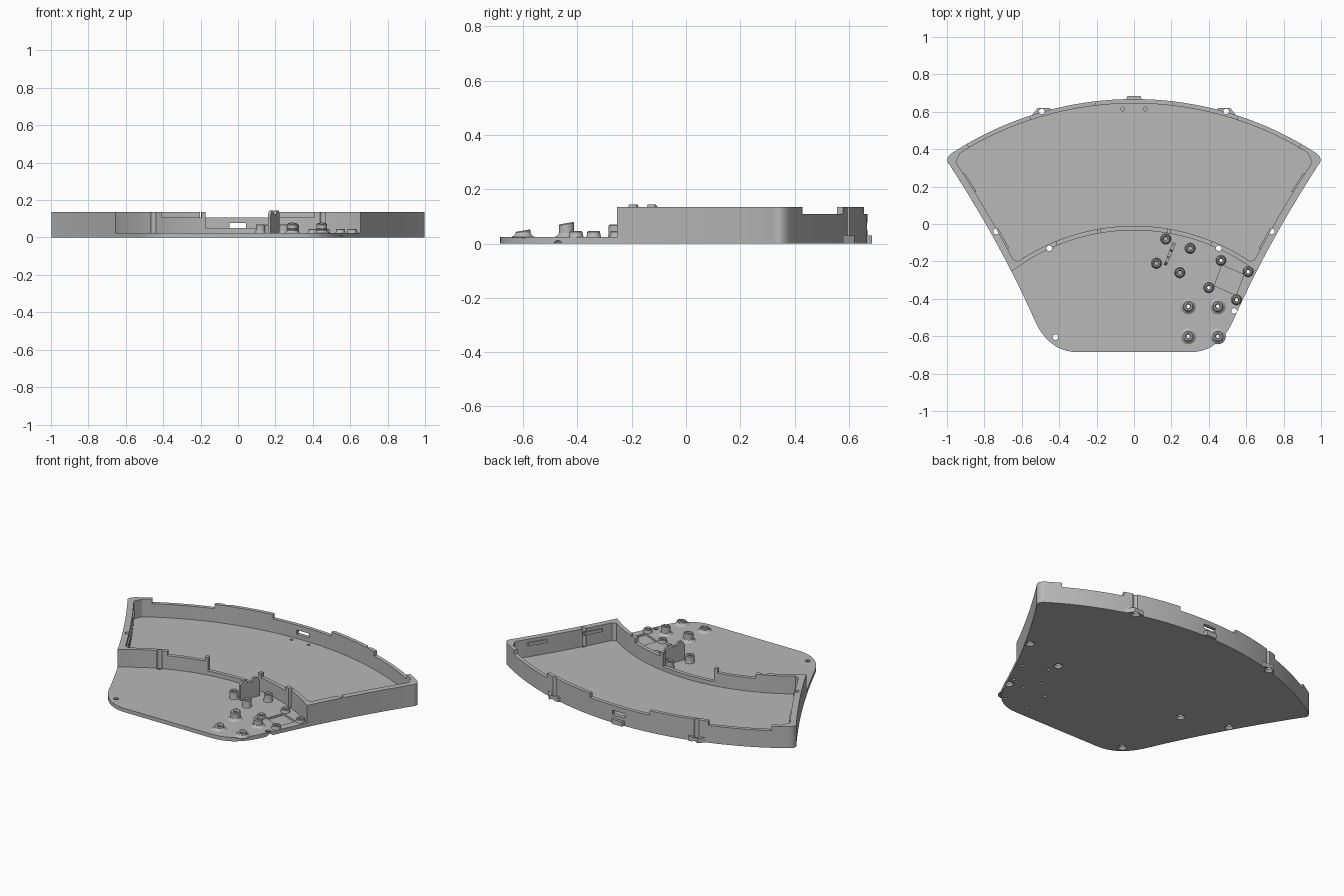
import bpy, bmesh, math
from mathutils import Vector, Matrix

if "Cube" in bpy.data.objects:
    bpy.data.objects.remove(bpy.data.objects["Cube"])

GREY = (0.48, 0.48, 0.48, 1)
mat = bpy.data.materials.new("plain grey")
mat.use_nodes = True
mat.diffuse_color = GREY
mat.node_tree.nodes["Principled BSDF"].inputs["Base Color"].default_value = GREY

CENTRE = -1.117            # y of the centre shared by both curved walls
R_BACK, R_FRONT = 1.785, 1.083
FLOOR, TOP, LOW = 0.024, 0.135, 0.108


def finish(name, bm):
    bmesh.ops.recalc_face_normals(bm, faces=bm.faces)
    mesh = bpy.data.meshes.new(name)
    bm.to_mesh(mesh)
    bm.free()
    mesh.materials.append(mat)
    ob = bpy.data.objects.new(name, mesh)
    bpy.context.collection.objects.link(ob)
    return ob


def add_prism(bm, pts, z0, z1):
    low = [bm.verts.new((x, y, z0)) for x, y in pts]
    high = [bm.verts.new((x, y, z1)) for x, y in pts]
    n = len(pts)
    bm.faces.new(low[::-1])
    bm.faces.new(high)
    for i in range(n):
        j = (i + 1) % n
        bm.faces.new((low[i], low[j], high[j], high[i]))


def prism(name, pts, z0, z1):
    bm = bmesh.new()
    add_prism(bm, pts, z0, z1)
    return finish(name, bm)


def add_lathe(bm, profile, x, y, slope=0, steps=32):
    """Ring of a closed (radius, z) profile; the upper part can lean in y."""
    rings = []
    for i in range(steps):
        c, s = math.cos(math.tau * i / steps), math.sin(math.tau * i / steps)
        rings.append([bm.verts.new((x + r * c, y + r * s,
                      z + (slope * r * s if z > 0.04 else 0))) for r, z in profile])
    n = len(profile)
    for i in range(steps):
        a, b = rings[i], rings[(i + 1) % steps]
        for k in range(n):
            m = (k + 1) % n
            bm.faces.new((a[k], b[k], b[m], a[m]))


def add_drill(bm, x, y, r, z0, z1, sink=0):
    levels = [(z0, r), (z1, r)]
    if sink:
        levels = [(z0, sink), (0, sink), (0.014, r), (z1, r)]
    rings = [[bm.verts.new((x + q * math.cos(math.tau * i / 24),
              y + q * math.sin(math.tau * i / 24), z)) for i in range(24)] for z, q in levels]
    for a, b in zip(rings, rings[1:]):
        for i in range(24):
            j = (i + 1) % 24
            bm.faces.new((a[i], a[j], b[j], b[i]))
    bm.faces.new(rings[0][::-1])
    bm.faces.new(rings[-1])


def cut(ob, cutter):
    mod = ob.modifiers.new("cut", 'BOOLEAN')
    mod.operation, mod.solver, mod.object = 'DIFFERENCE', 'EXACT', cutter
    bpy.context.view_layer.objects.active = ob
    bpy.ops.object.modifier_apply(modifier=mod.name)


def arc(r, x0, x1, n=40):
    a0, a1 = math.asin(x0 / r), math.asin(x1 / r)
    angles = [a0 + (a1 - a0) * i / n for i in range(n + 1)]
    return [(r * math.sin(a), CENTRE + r * math.cos(a)) for a in angles]


def flank_x(y):
    return 0.66 + 0.547 * (y + 0.245) + 0.122 * (y + 0.245) * (y - 0.04)


def flank(y0, y1, inset=0, n=14):
    ys = [y0 + (y1 - y0) * i / n for i in range(n + 1)]
    return [(flank_x(y) - inset, y) for y in ys]


def bezier(a, b, c, n=10):
    a, b, c = Vector(a), Vector(b), Vector(c)
    return [tuple(a.lerp(b, t / n).lerp(b.lerp(c, t / n), t / n)) for t in range(1, n)]


def mirrored(half):
    """Close a right-hand chain (back to front) with its reflection."""
    return half + [(-x, y) for x, y in reversed(half) if x > 1e-5]


def sector(r0, r1, x0, x1):
    return arc(r0, x0, x1, 10) + arc(r1, x0 * r1 / r0, x1 * r1 / r0, 10)[::-1]


# Outlines
corner = bezier((0.965, 0.385), (1.018, 0.352), (flank_x(0.315), 0.315))
back_half = arc(R_BACK, 0, 0.965) + corner
plate_half = back_half + flank(0.315, -0.5) + bezier(
    (flank_x(-0.5), -0.5), (0.462, -0.685), (0.3, -0.685)) + [(0.3, -0.685)]
front_arc = arc(R_FRONT, 0, 0.655)[::-1]
tray_half = back_half + flank(0.315, -0.245) + front_arc
inner_half = arc(1.762, 0, 0.93) + flank(0.33, -0.19, 0.043) + arc(1.107, 0, 0.62)[::-1]

base_plate = prism("base_plate", mirrored(plate_half), 0, FLOOR)
tray_wall = prism("tray_wall", mirrored(tray_half), FLOOR, TOP)

# Hollow of the tray, stepped rims and the port opening
cutters = [prism("hollow_cutter", mirrored(inner_half), -0.1, 0.3)]
for s in (-1, 1):
    cutters.append(prism("back_step_cutter", sector(1.74, 1.82, *sorted((s * 0.545, s * 0.87))), LOW, 0.3))
    cutters.append(prism("front_step_cutter", sector(1.06, 1.13, *sorted((s * 0.19, s * 0.4))), LOW, 0.3))
cutters.append(prism("back_middle_cutter", sector(1.74, 1.82, -0.2, 0.2), LOW, 0.3))
cutters.append(prism("front_middle_cutter", sector(1.06, 1.13, -0.17, 0.17), 0.05, 0.3))
cutters.append(prism("port_cutter", [(-0.045, 0.6), (0.042, 0.6), (0.042, 0.72), (-0.045, 0.72)], 0.05, 0.077))
for c in cutters:
    cut(tray_wall, c)

# Tabs outside the back wall
tabs = [prism("port_tab", [(-0.045, 0.655), (0.045, 0.655), (0.035, 0.685), (-0.035, 0.685)], 0.001, 0.03)]
for s, side in ((1, "left"), (-1, "right")):
    pts = [(0.43, 0.595), (0.45, 0.621), (0.515, 0.621), (0.555, 0.57)]
    tabs.append(prism(side + "_screw_tab", [(s * x, y) for x, y in pts], 0.001, 0.03))

# Positions of the standoffs
tilted = [(x, y) for x in (0.29, 0.448) for y in (-0.44, -0.6)]
tall = [(0.12, -0.21), (0.17, -0.08), (0.245, -0.26), (0.3, -0.13)]
short = [(0.465, -0.195), (0.61, -0.255), (0.4, -0.34), (0.548, -0.405)]

# Screw holes with countersinks, standoff bores, blind pin holes
bm = bmesh.new()
screws = [(s * x, y) for s in (1, -1) for x, y in ((0.493, 0.602), (0.737, -0.04), (0.453, -0.13))]
for x, y in screws + [(-0.42, -0.605), (0.535, -0.465)]:
    add_drill(bm, x, y, 0.015, -0.1, 0.3, 0.026)
for x, y in tilted + short:
    add_drill(bm, x, y, 0.009, -0.1, 0.3)
for x in (-0.06, 0.06):
    add_drill(bm, x, 0.615, 0.01, 0.01, 0.3)
# Shallow pocket between the short standoffs
add_prism(bm, [(0.47, -0.22), (0.588, -0.27), (0.545, -0.38), (0.43, -0.33)], 0.012, 0.3)
drills = finish("drill_cutter", bm)
for ob in [base_plate, tray_wall] + tabs:
    cut(ob, drills)
for c in cutters + [drills]:
    bpy.data.objects.remove(c)


def standoffs(name, places, top, radius, foot, bore, slope=0):
    bm = bmesh.new()
    for x, y in places:
        h = top + slope * (y + 0.44)
        profile = [(bore, 0.02), (foot, 0.02), (foot, FLOOR), (radius + (foot - radius) * 0.35, 0.03),
                   (radius, 0.038), (radius, h - 0.004), (radius - 0.004, h),
                   (bore + 0.005, h), (bore, h - 0.006)]
        add_lathe(bm, profile, x, y, slope)
    return finish(name, bm)


standoffs("tilted_standoffs", tilted, 0.075, 0.028, 0.043, 0.009, 0.17)
standoffs("tall_standoffs", tall, 0.07, 0.025, 0.028, 0.01)
standoffs("short_standoffs", short, 0.046, 0.024, 0.028, 0.009)

# Upright notched bracket
profile = [(0, 0.02), (0, 0.12), (0.015, 0.143), (0.042, 0.143), (0.05, 0.122),
           (0.08, 0.122), (0.088, 0.143), (0.115, 0.143), (0.13, 0.12), (0.13, 0.02)]
bracket = prism("upright_bracket", profile, -0.008, 0.008)
bracket.data.transform(Matrix.Translation((0.167, -0.22, 0))
                       @ Matrix.Rotation(math.radians(68), 4, 'Z')
                       @ Matrix.Rotation(math.radians(90), 4, 'X'))

# Snap ridges inside the side walls
bm = bmesh.new()
for s in (1, -1):
    for y0, y1 in ((-0.13, -0.03), (0.17, 0.27)):
        pts = flank(y0, y1, 0.04, 3) + flank(y1, y0, 0.053, 3)
        add_prism(bm, [(s * x, y) for x, y in pts], 0.095, 0.115)
finish("snap_ridges", bm)

# Smooth curved surfaces, sharp edges kept
bpy.ops.object.select_all(action='DESELECT')
for ob in bpy.context.collection.objects:
    if ob.type == 'MESH':
        ob.select_set(True)
        bpy.context.view_layer.objects.active = ob
bpy.ops.object.shade_smooth_by_angle(angle=math.radians(30))
